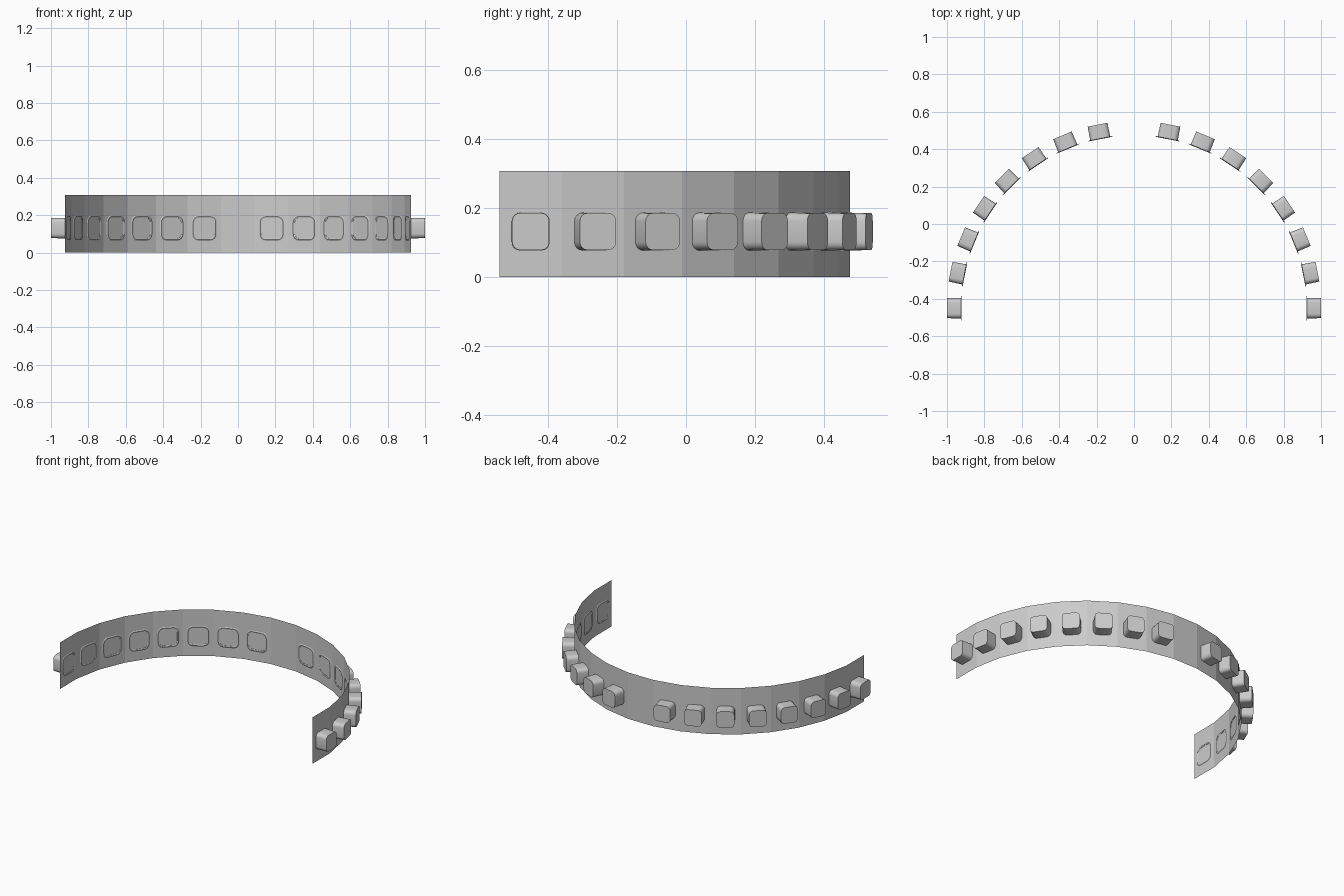
import bpy, math
from mathutils import Matrix, Vector

if "Cube" in bpy.data.objects:
    bpy.data.objects.remove(bpy.data.objects["Cube"])

CY = -0.45                      # centre of the arc
STEP = math.radians(11.25)      # one flat facet per stud
FLAT = 0.925                    # distance to the middle of each facet
R = FLAT / math.cos(STEP / 2)
H = 0.307


def make(name, verts, faces):
    me = bpy.data.meshes.new(name)
    me.from_pydata(verts, [], faces)
    ob = bpy.data.objects.new(name, me)
    bpy.context.collection.objects.link(ob)
    return ob


# Thin curved band, 17 flat facets
verts, faces = [], []
for i in range(18):
    a = (i - 0.5) * STEP
    x, y = R * math.cos(a), CY + R * math.sin(a)
    verts += [(x, y, 0), (x, y, H)]
    if i:
        faces.append((2 * i - 2, 2 * i, 2 * i + 1, 2 * i - 1))
make("band", verts, faces)


def rounded_square(half, corner, seg=4):
    pts = []
    for q in range(4):
        c = Matrix.Rotation(q * math.pi / 2, 2) @ Vector((half - corner, half - corner))
        for s in range(seg + 1):
            a = q * math.pi / 2 + s * math.pi / 2 / seg
            pts.append((c.x + corner * math.cos(a), c.y + corner * math.sin(a)))
    return pts


# Stud: shallow lip on the inside of the band, block on the outside
rings = [(0.925, 0.068, 0.036), (0.9215, 0.062, 0.031),
         (0.9235, 0.055, 0.025), (1.0, 0.0535, 0.023)]
sv, sf = [], []
for r, half, corner in rings:
    sv += [(r, u, v + 0.131) for u, v in rounded_square(half, corner)]
n = len(sv) // len(rings)
for k in range(len(rings) - 1):
    for j in range(n):
        j2 = (j + 1) % n
        sf.append((k * n + j, k * n + j2, (k + 1) * n + j2, (k + 1) * n + j))
sf.append(tuple(range((len(rings) - 1) * n, len(rings) * n)))

# Studs around the band, with the middle one left out
studs = []
for i in range(17):
    if i == 8:
        continue
    ob = make("stud_%02d" % i, sv, sf)
    ob.location.y = CY
    ob.rotation_euler.z = i * STEP
    studs.append(ob)

bpy.ops.object.select_all(action='DESELECT')
for ob in studs:
    ob.select_set(True)
bpy.context.view_layer.objects.active = studs[0]
bpy.ops.object.shade_smooth_by_angle(angle=math.radians(30))
